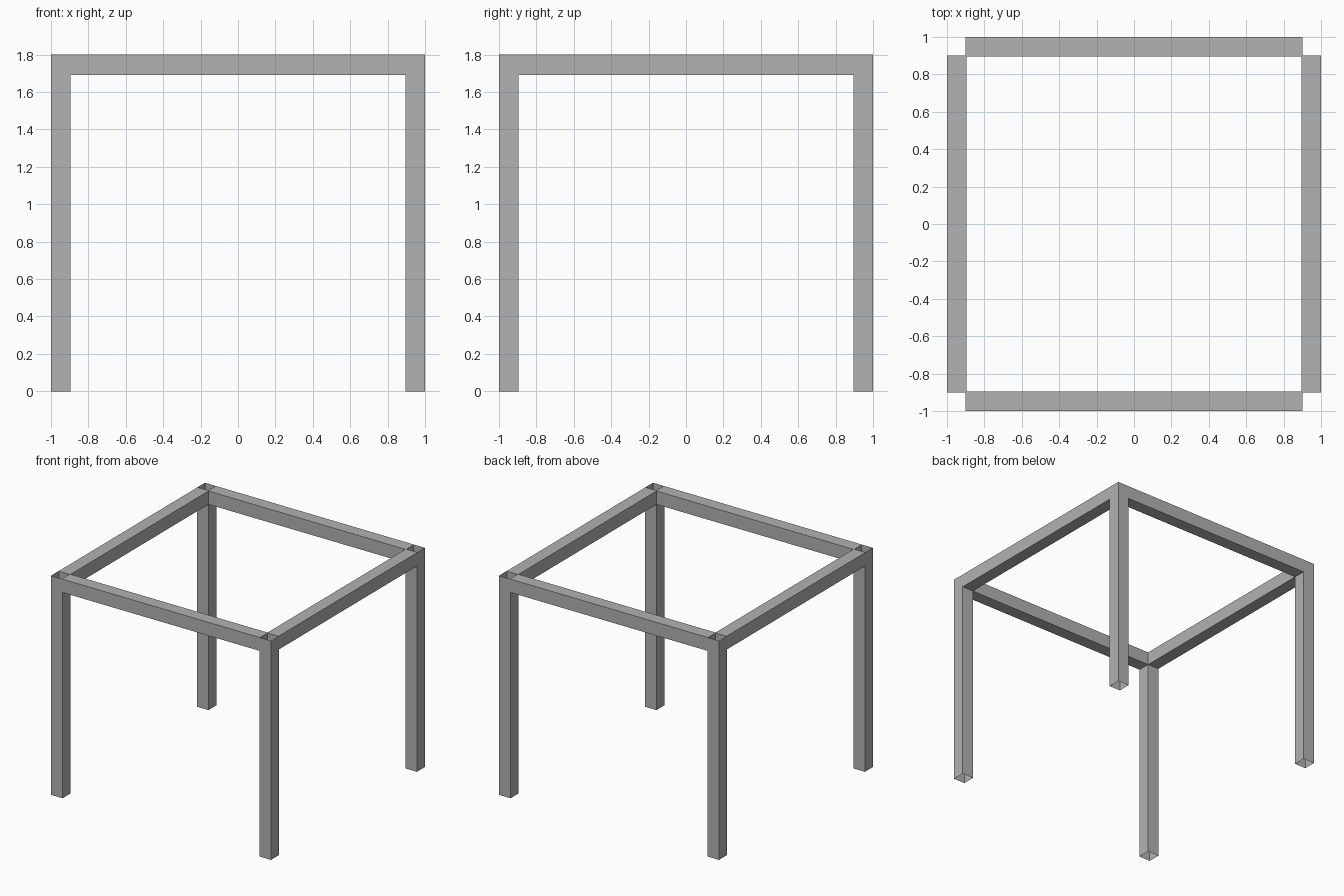
import bpy, bmesh
from mathutils import Matrix, Vector

cube = bpy.data.objects.get("Cube")
if cube:
    bpy.data.objects.remove(cube)

HALF, HEIGHT = 1.0, 1.8
WIDTH, DEPTH = 0.105, 0.11    # tube width, rail depth
MID = HALF - WIDTH / 2        # centre line of legs and rails
RAIL_END = 0.902              # rails run just inside the legs

steel = bpy.data.materials.new("grey_steel")
steel.use_nodes = True
grey = (0.445, 0.445, 0.445, 1)
steel.diffuse_color = grey
steel.node_tree.nodes["Principled BSDF"].inputs["Base Color"].default_value = grey


def tube(name, size, centre, axis):
    """Thin-walled square tube, open at both ends along the given axis."""
    bm = bmesh.new()
    bmesh.ops.create_cube(bm, size=1, matrix=Matrix.Diagonal(Vector(size)).to_4x4())
    bm.normal_update()
    ends = [f for f in bm.faces if abs(f.normal[axis]) > 0.5]
    bmesh.ops.delete(bm, geom=ends, context='FACES_ONLY')
    mesh = bpy.data.meshes.new(name)
    bm.to_mesh(mesh)
    bm.free()
    mesh.materials.append(steel)
    obj = bpy.data.objects.new(name, mesh)
    obj.location = centre
    bpy.context.collection.objects.link(obj)


# Four hollow legs, open at top and bottom
for y_name, sy in (("front", -1), ("back", 1)):
    for x_name, sx in (("right", -1), ("left", 1)):
        tube(f"{y_name}_{x_name}_leg", (WIDTH, WIDTH, HEIGHT),
             (sx * MID, sy * MID, HEIGHT / 2), 2)

# Four top rails joining the legs
rail_z = HEIGHT - DEPTH / 2
for name, s in (("front_rail", -1), ("back_rail", 1)):
    tube(name, (2 * RAIL_END, WIDTH, DEPTH), (0, s * MID, rail_z), 0)
for name, s in (("right_rail", -1), ("left_rail", 1)):
    tube(name, (WIDTH, 2 * RAIL_END, DEPTH), (s * MID, 0, rail_z), 1)
